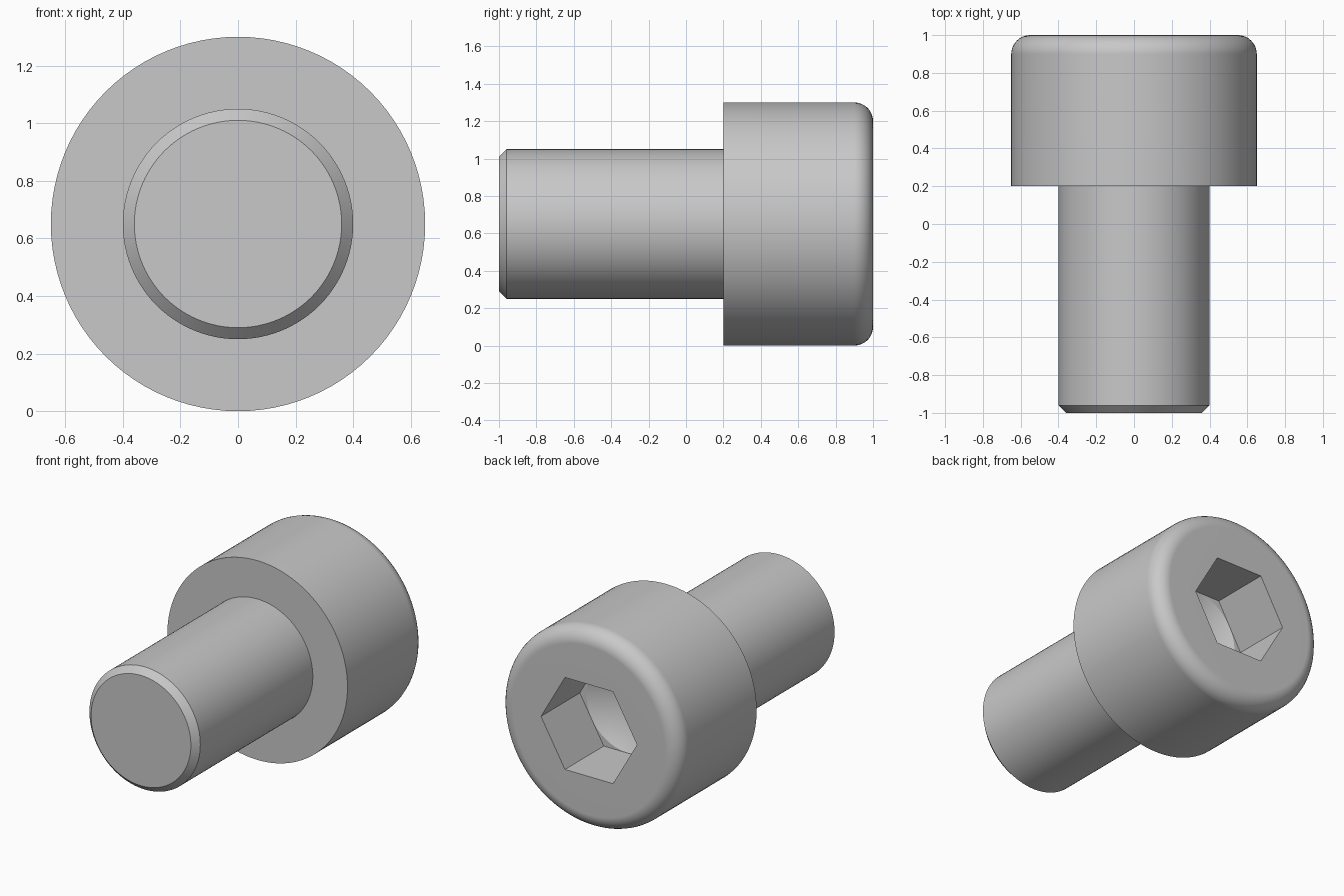
import bpy
import bmesh
from math import cos, sin, pi, radians, tan

if "Cube" in bpy.data.objects:
    bpy.data.objects.remove(bpy.data.objects["Cube"], do_unlink=True)

SIDES = 96            # divisible by six, so hexagon corners fall on points
AXIS_Z = 0.65

steel = bpy.data.materials.new("grey_steel")
steel.use_nodes = True
colour = (0.58, 0.58, 0.58, 1)
steel.diffuse_color = colour
steel.node_tree.nodes["Principled BSDF"].inputs["Base Color"].default_value = colour


def circle(r, y):
    return [(r * cos(2 * pi * i / SIDES), y, AXIS_Z + r * sin(2 * pi * i / SIDES))
            for i in range(SIDES)]


def hexagon(apothem, y):
    """Ring of points along a hexagon with corners on the x axis."""
    points = []
    for i in range(SIDES):
        a = 2 * pi * i / SIDES
        r = apothem / cos(a % (pi / 3) - pi / 6)
        points.append((r * cos(a), y, AXIS_Z + r * sin(a)))
    return points


def loft(name, rings, tip=None):
    """Skin a list of rings; cap the start, and cap the end or close it to a tip."""
    bm = bmesh.new()
    loops = [[bm.verts.new(p) for p in ring] for ring in rings]
    for a, b in zip(loops, loops[1:]):
        for i in range(SIDES):
            j = (i + 1) % SIDES
            bm.faces.new((a[i], a[j], b[j], b[i]))
    bm.faces.new(loops[0])
    if tip is None:
        bm.faces.new(loops[-1])
    else:
        apex = bm.verts.new((0, tip, AXIS_Z))
        for i in range(SIDES):
            bm.faces.new((loops[-1][i], loops[-1][(i + 1) % SIDES], apex))
    bmesh.ops.recalc_face_normals(bm, faces=bm.faces)
    mesh = bpy.data.meshes.new(name)
    bm.to_mesh(mesh)
    bm.free()
    mesh.materials.append(steel)
    obj = bpy.data.objects.new(name, mesh)
    bpy.context.collection.objects.link(obj)
    bpy.ops.object.select_all(action='DESELECT')
    obj.select_set(True)
    bpy.context.view_layer.objects.active = obj
    bpy.ops.object.shade_smooth_by_angle(angle=radians(25))
    weighted = obj.modifiers.new("Flat face normals", 'WEIGHTED_NORMAL')
    weighted.keep_sharp = True
    return obj


# Head: cylinder with a rounded rear rim, hexagonal socket and drilled cone floor
RADIUS, FILLET, STEPS = 0.65, 0.1, 8
APOTHEM, FLOOR_Y = 0.3, 0.6
head = [circle(RADIUS, 0.2)]
for k in range(STEPS + 1):
    a = pi / 2 * k / STEPS
    head.append(circle(RADIUS - FILLET + FILLET * cos(a), 1 - FILLET + FILLET * sin(a)))
head += [hexagon(APOTHEM, 1), hexagon(APOTHEM, FLOOR_Y), circle(APOTHEM - 0.002, FLOOR_Y)]
loft("socket_head", head, tip=FLOOR_Y - APOTHEM * tan(radians(30)))

# Shank: plain cylinder with a chamfered tip, seated slightly inside the head
loft("shank", [circle(0.36, -1), circle(0.4, -0.96), circle(0.4, 0.25)])
